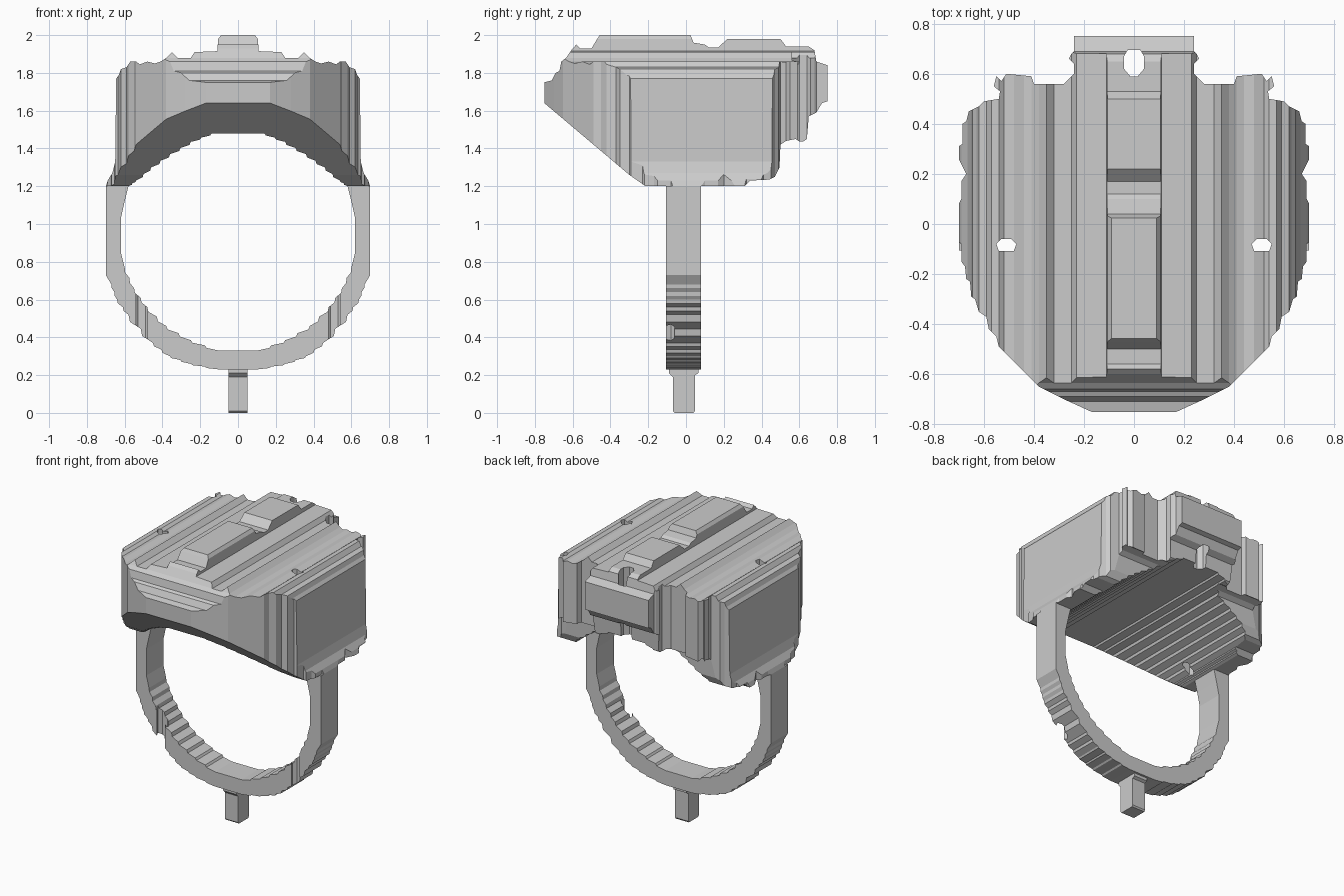
import bpy
import bmesh
from mathutils import Vector

cube = bpy.data.objects.get("Cube")
if cube:
    bpy.data.objects.remove(cube, do_unlink=True)

grey = bpy.data.materials.new("plain_grey")
grey.use_nodes = True
grey.diffuse_color = (0.6, 0.6, 0.6, 1)
grey.node_tree.nodes["Principled BSDF"].inputs["Base Color"].default_value = (0.6, 0.6, 0.6, 1)


def mirrored(half):
    """Close a right-hand outline with its mirror image."""
    return half + [(-a, b) for a, b in reversed(half)]


def stepped(points, steps):
    """Break each slanted run into small ledges with chamfered risers."""
    result = [points[0]]
    for (a, b), (c, d) in zip(points, points[1:]):
        for i in range(steps):
            s, t = i / steps, (i + 1) / steps
            result.append((a + (c - a) * (s + 0.12 / steps), b + (d - b) * (s + t) / 2))
            result.append((a + (c - a) * t, b + (d - b) * t))
    return result


def prism(name, outline, axis, low, high):
    """Extrude a flat outline along the x, y or z axis."""
    place = {"x": lambda a, b: (low, a, b),
             "y": lambda a, b: (a, low, b),
             "z": lambda a, b: (a, b, low)}[axis]
    bm = bmesh.new()
    face = bm.faces.new([bm.verts.new(place(a, b)) for a, b in outline])
    moved = bmesh.ops.extrude_face_region(bm, geom=[face])["geom"]
    offset = Vector([(high - low) * (axis == k) for k in "xyz"])
    bmesh.ops.translate(bm, vec=offset, verts=[v for v in moved if isinstance(v, bmesh.types.BMVert)])
    bmesh.ops.recalc_face_normals(bm, faces=bm.faces)
    mesh = bpy.data.meshes.new(name)
    bm.to_mesh(mesh)
    bm.free()
    mesh.materials.append(grey)
    obj = bpy.data.objects.new(name, mesh)
    bpy.context.collection.objects.link(obj)
    return obj


def combine(target, tool, operation):
    """Apply a boolean and discard the tool."""
    mod = target.modifiers.new("cut", "BOOLEAN")
    mod.object, mod.operation, mod.solver = tool, operation, "EXACT"
    tool.hide_render = True
    bpy.context.view_layer.objects.active = target
    bpy.ops.object.modifier_apply(modifier=mod.name)
    bpy.data.objects.remove(tool, do_unlink=True)


# Shell: arched front section, limited by a side outline and a plan outline
arch = stepped([(.14, 1.48), (.25, 1.435), (.36, 1.37), (.46, 1.3), (.54, 1.23), (.58, 1.2)], 2)
ribs = [(.7, 1.2), (.69, 1.23), (.665, 1.27), (.65, 1.33), (.645, 1.77), (.63, 1.79),
        (.62, 1.82), (.59, 1.83), (.57, 1.86), (.54, 1.86), (.52, 1.845), (.48, 1.86),
        (.44, 1.85), (.41, 1.86), (.38, 1.88), (.35, 1.91), (.32, 1.88), (.25, 1.88),
        (.23, 1.91), (.11, 1.915), (.105, 1.98), (.09, 2)]
shell = prism("shell", mirrored(arch + ribs), "y", -1, 1)

side = [(-.2, 1.19), (-.3, 1.26), (-.75, 1.64), (-.75, 1.75), (-.71, 1.76), (-.69, 1.8),
        (-.67, 1.81), (-.66, 1.86), (-.635, 1.88), (-.6, 1.93), (-.58, 1.95), (-.56, 1.93),
        (-.5, 1.93), (-.47, 1.98), (-.45, 2.01), (.02, 2.01), (.04, 1.96), (.1, 1.95),
        (.12, 1.935), (.17, 1.935), (.22, 1.98), (.5, 1.98), (.53, 1.94), (.65, 1.94),
        (.68, 1.92), (.69, 1.86), (.75, 1.84), (.75, 1.65), (.72, 1.64), (.69, 1.59),
        (.65, 1.57), (.64, 1.45), (.61, 1.43), (.58, 1.45), (.53, 1.44), (.5, 1.42),
        (.495, 1.3), (.47, 1.25), (.44, 1.235), (.34, 1.23), (.3, 1.19)]
combine(shell, prism("side_cutter", side, "x", -1, 1), "INTERSECT")

plan = [(.17, -.75), (.28, -.7), (.38, -.65), (.46, -.57), (.54, -.49), (.55, -.45),
        (.58, -.42), (.59, -.37), (.62, -.35), (.635, -.3), (.65, -.29), (.655, -.23),
        (.67, -.22), (.675, -.17), (.69, -.15), (.69, -.08), (.7, -.07), (.7, .08),
        (.69, .1), (.69, .17), (.67, .2), (.69, .24), (.7, .26), (.7, .31), (.685, .32),
        (.685, .4), (.67, .41), (.66, .45), (.62, .47), (.6, .49), (.54, .5), (.535, .53),
        (.56, .55), (.55, .59), (.53, .57), (.51, .6), (.41, .59), (.4, .56), (.28, .56),
        (.24, .6), (.24, .64), (.26, .66), (.25, .68), (.24, .69), (.24, .75)]
combine(shell, prism("plan_cutter", mirrored(plan), "z", 1, 2.2), "INTERSECT")

# Strap: U-shaped band below the shell
outer = [(.7, 1.2), (.7, .73)] + stepped(
    [(.67, .68), (.64, .6), (.58, .52), (.45, .37), (.36, .3), (.25, .26), (.1, .23)], 2)
inner = [(.58, 1.2), (.6, 1.12), (.62, 1.03), (.62, .85)] + stepped(
    [(.6, .77), (.55, .66), (.48, .56), (.38, .46), (.25, .385), (.1, .33)], 2)
strap = prism("strap", mirrored(outer) + mirrored(inner)[::-1], "y", -.105, .08)

# Holes: two slots run through shell and strap, one round hole at the back
for sign in (-1, 1):
    slot = [(sign * a, b) for a, b in
            ((.47, -.08), (.49, -.06), (.53, -.06), (.55, -.08), (.54, -.107), (.48, -.107))]
    for part in (shell, strap):
        combine(part, prism("slot_cutter", slot, "z", -.1, 2.2), "DIFFERENCE")
hole = mirrored([(.015, .59), (.04, .62), (.04, .67), (.025, .695)])
combine(shell, prism("hole_cutter", hole, "z", 1, 2.2), "DIFFERENCE")

# Peg: small post with a flared neck under the strap
peg_outline = [(-.06, 0), (.04, 0), (.047, .01), (.047, .2), (.065, .21), (.065, .25),
               (-.09, .25), (-.09, .21), (-.07, .19), (-.07, .01)]
prism("peg", peg_outline, "x", -.05, .05)
